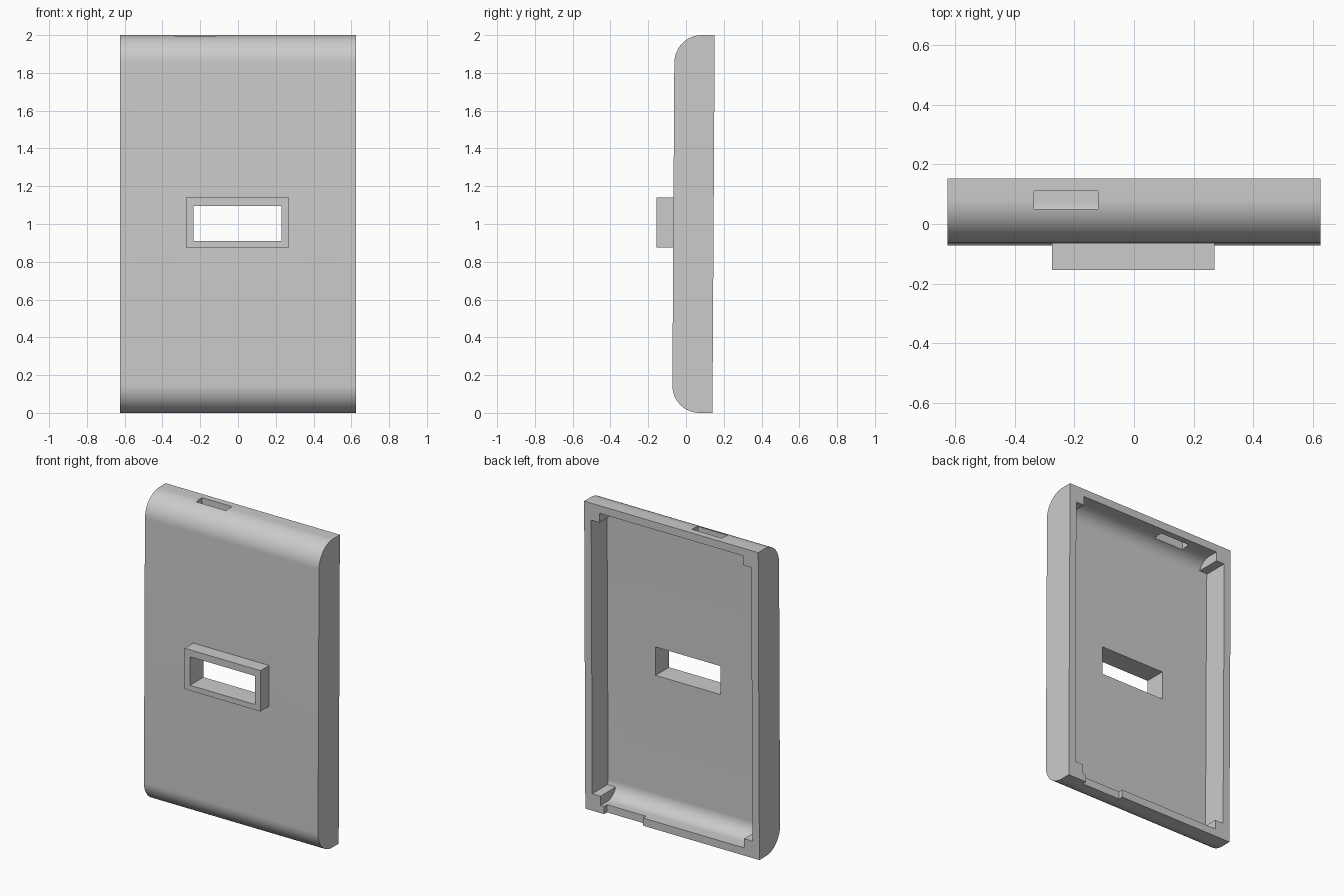
import bpy, bmesh, math

cube = bpy.data.objects.get("Cube")
if cube:
    bpy.data.objects.remove(cube, do_unlink=True)

HALF_W, FRONT, BACK, RADIUS, WALL = 0.625, -0.067, 0.146, 0.145, 0.05
TILT = 0.006

grey = bpy.data.materials.new("plain grey")
grey.use_nodes = True
grey.diffuse_color = (0.6, 0.6, 0.6, 1)
grey.node_tree.nodes["Principled BSDF"].inputs["Base Color"].default_value = (0.6, 0.6, 0.6, 1)


def finish(name, bm):
    bmesh.ops.recalc_face_normals(bm, faces=bm.faces)
    mesh = bpy.data.meshes.new(name)
    bm.to_mesh(mesh)
    bm.free()
    mesh.materials.append(grey)
    obj = bpy.data.objects.new(name, mesh)
    bpy.context.collection.objects.link(obj)
    return obj


def box(name, x, y, z):
    bm = bmesh.new()
    bmesh.ops.create_cube(bm, size=1)
    for v in bm.verts:
        v.co = [(a + b) / 2 + c * (b - a) for c, (a, b) in zip(v.co, (x, y, z))]
    return finish(name, bm)


def rounded_slab(name, inset, back):
    """Side profile with two rounded front corners, swept across the width."""
    r = RADIUS - inset
    profile = [(back, inset)]
    for cz, start in ((RADIUS, 270), (2 - RADIUS, 180)):
        for i in range(25):
            a = math.radians(start - i * 90 / 24)
            profile.append((FRONT + RADIUS + r * math.cos(a), cz + r * math.sin(a)))
    profile.append((back, 2 - inset))
    bm = bmesh.new()
    w = HALF_W - inset
    face = bm.faces.new([bm.verts.new((-w, y + TILT * (z - 1), z)) for y, z in profile])
    extruded = bmesh.ops.extrude_face_region(bm, geom=[face])
    moved = [g for g in extruded["geom"] if isinstance(g, bmesh.types.BMVert)]
    bmesh.ops.translate(bm, verts=moved, vec=(2 * w, 0, 0))
    return finish(name, bm)


def cut(target, cutter, keep=False):
    bpy.context.view_layer.objects.active = target
    mod = target.modifiers.new("cut", "BOOLEAN")
    mod.object, mod.operation, mod.solver = cutter, "DIFFERENCE", "EXACT"
    bpy.ops.object.modifier_apply(modifier=mod.name)
    if not keep:
        bpy.data.objects.remove(cutter, do_unlink=True)


# Hollow case: the cavity leaves solid posts in its four corners
case = rounded_slab("case_shell", 0, BACK)
cavity = rounded_slab("cavity", WALL, BACK + 0.1)
corners = [(sx, cz, sz) for sx in (-1, 1) for cz, sz in ((0, 1), (2, -1))]
for sx, cz, sz in corners:
    x = sorted((sx * 0.515, sx * 0.7))
    z = sorted((cz - sz * 0.1, cz + sz * 0.11))
    cut(cavity, box("post", x, (-0.3, 0.4), z))
cut(case, cavity)

# Blind screw holes in the posts
for sx, cz, sz in corners:
    bm = bmesh.new()
    bmesh.ops.create_cone(bm, cap_ends=True, segments=32, radius1=0.035, radius2=0.035, depth=0.24)
    for v in bm.verts:
        x, y, z = v.co
        v.co = (x + sx * 0.572, z + BACK, y + cz + sz * 0.055)
    cut(case, finish("screw_hole", bm))

# Slot in the top wall and shallow notch in the bottom rim
cut(case, box("top_slot", (-0.335, -0.12), (0.05, 0.11), (1.85, 2.1)))
cut(case, box("bottom_notch", (0.21, 0.49), (0.11, 0.3), (-0.1, 0.08)))

# Raised window frame, with one opening through frame and case
frame = box("window_frame", (-0.275, 0.27), (-0.155, FRONT + 0.02), (0.875, 1.14))
opening = box("opening", (-0.235, 0.23), (-0.4, 0.05), (0.91, 1.095))
cut(case, opening, keep=True)
cut(frame, opening)

# Smooth the rounded ends and screw holes, keep the edges sharp
for obj in (case, frame):
    bpy.ops.object.select_all(action="DESELECT")
    obj.select_set(True)
    bpy.context.view_layer.objects.active = obj
    bpy.ops.object.shade_smooth_by_angle(angle=math.radians(30))
